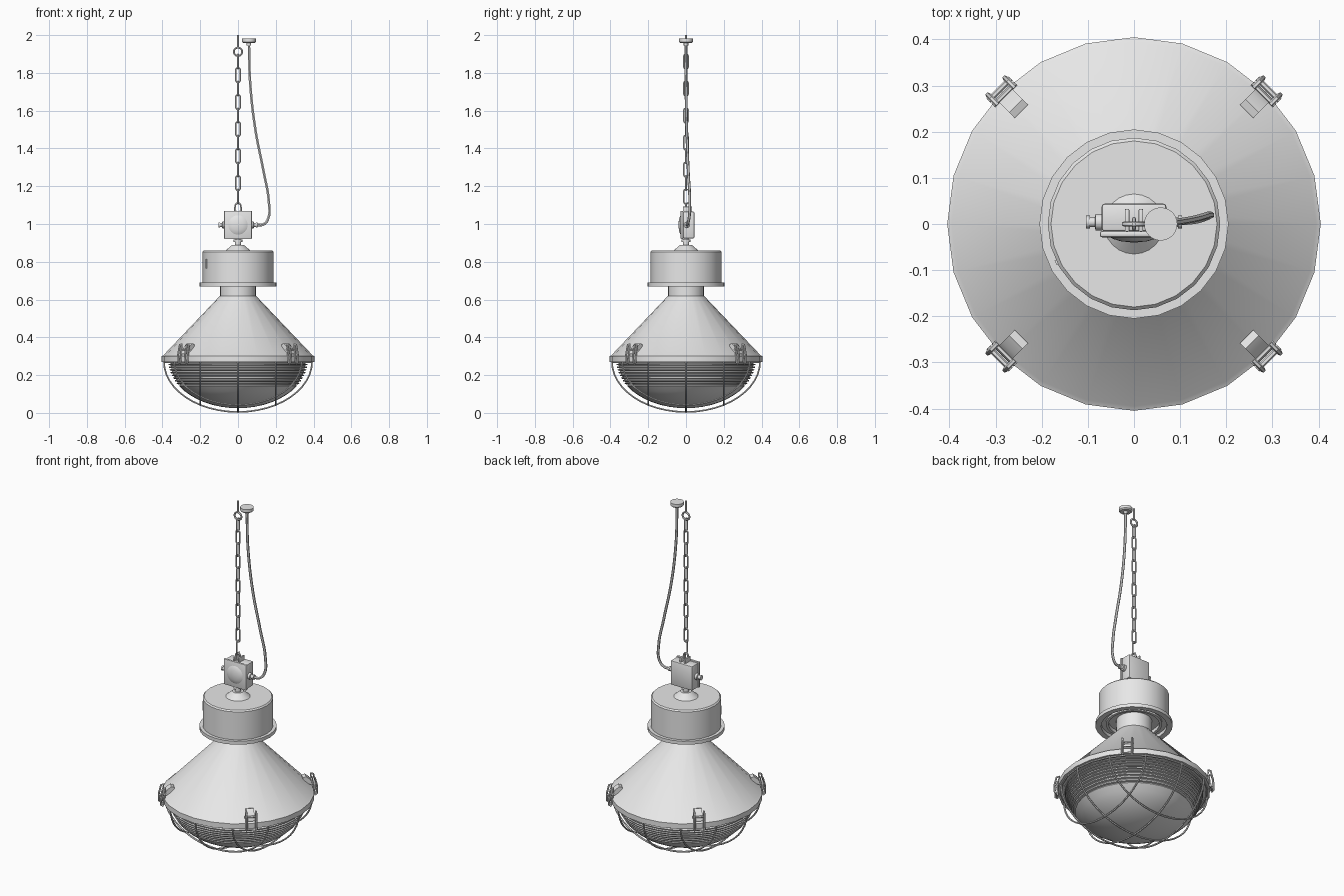
import bpy, bmesh, math
from mathutils import Vector

cube = bpy.data.objects.get("Cube")
if cube:
    bpy.data.objects.remove(cube)

grey = bpy.data.materials.new("light_grey")
grey.use_nodes = True
grey.diffuse_color = (0.8, 0.8, 0.8, 1)
grey.node_tree.nodes["Principled BSDF"].inputs["Base Color"].default_value = grey.diffuse_color


def finish(obj):
    """Give the object its material and smooth its shallow edges."""
    obj.data.materials.clear()
    obj.data.materials.append(grey)
    bpy.ops.object.select_all(action="DESELECT")
    obj.select_set(True)
    bpy.context.view_layer.objects.active = obj
    bpy.ops.object.shade_smooth_by_angle(angle=math.radians(35))
    return obj


def from_bmesh(name, bm):
    mesh = bpy.data.meshes.new(name)
    bmesh.ops.recalc_face_normals(bm, faces=bm.faces)
    bm.to_mesh(mesh)
    bm.free()
    obj = bpy.data.objects.new(name, mesh)
    bpy.context.collection.objects.link(obj)
    return finish(obj)


def lathe(name, profile, sides=24, loc=(0, 0, 0), rot=(0, 0, 0)):
    """Spin (radius, height) points around the local z axis."""
    bm = bmesh.new()
    verts = [bm.verts.new((r, 0, z)) for r, z in profile]
    edges = [bm.edges.new(pair) for pair in zip(verts, verts[1:])]
    bmesh.ops.spin(bm, geom=verts + edges, axis=(0, 0, 1), cent=(0, 0, 0),
                   angle=math.tau, steps=sides, use_duplicate=False)
    bmesh.ops.remove_doubles(bm, verts=bm.verts, dist=0.0002)
    obj = from_bmesh(name, bm)
    obj.location, obj.rotation_euler = loc, rot
    return obj


def box(name, size, loc, bevel=0.0, rot=(0, 0, 0)):
    bm = bmesh.new()
    bmesh.ops.create_cube(bm, size=1)
    bmesh.ops.scale(bm, vec=size, verts=bm.verts)
    if bevel:
        bmesh.ops.bevel(bm, geom=bm.edges[:], offset=bevel, segments=2,
                        affect="EDGES", profile=0.5)
    obj = from_bmesh(name, bm)
    obj.location, obj.rotation_euler = loc, rot
    return obj


def wire(name, points, radius, cyclic=False, smooth=False):
    """Round tube along a path, turned into a mesh."""
    curve = bpy.data.curves.new(name, "CURVE")
    curve.dimensions = "3D"
    curve.bevel_depth, curve.bevel_resolution = radius, 1
    curve.use_fill_caps = True
    if smooth:
        spline = curve.splines.new("BEZIER")
        spline.bezier_points.add(len(points) - 1)
        for knot, p in zip(spline.bezier_points, points):
            knot.co = p
            knot.handle_left_type = knot.handle_right_type = "AUTO"
        spline.resolution_u = 6
    else:
        spline = curve.splines.new("POLY")
        spline.points.add(len(points) - 1)
        for knot, p in zip(spline.points, points):
            knot.co = (*p, 1)
    spline.use_cyclic_u = cyclic
    obj = bpy.data.objects.new(name, curve)
    bpy.context.collection.objects.link(obj)
    bpy.ops.object.select_all(action="DESELECT")
    obj.select_set(True)
    bpy.context.view_layer.objects.active = obj
    bpy.ops.object.convert(target="MESH")
    return finish(bpy.context.view_layer.objects.active)


def ring_points(half_width, straight, z, sideways, count=16):
    """Stretched ring standing upright in the xz or yz plane."""
    pts = []
    for i in range(count):
        a = math.tau * (i + 0.5) / count
        u = half_width * math.cos(a)
        h = half_width * math.sin(a) + math.copysign(straight, math.sin(a))
        pts.append((0, u, z + h) if sideways else (u, 0, z + h))
    return pts


# Conical shade with rim band and neck
lathe("shade", [(0.37, 0.27), (0.405, 0.27), (0.405, 0.3), (0.395, 0.305), (0.095, 0.62),
                (0.095, 0.7), (0.085, 0.7), (0.085, 0.62), (0.37, 0.305), (0.37, 0.27)])

# Ballast housing with flange and stepped hollow underside
lathe("housing", [(0.0, 0.86), (0.18, 0.86), (0.187, 0.853), (0.187, 0.69), (0.205, 0.69),
                  (0.205, 0.67), (0.175, 0.67), (0.175, 0.69), (0.15, 0.69), (0.15, 0.68),
                  (0.135, 0.68), (0.135, 0.7), (0.0, 0.7)])
box("housing_tab", (0.006, 0.012, 0.05), (-0.167, -0.083, 0.79), rot=(0, 0, math.radians(26)))
lathe("stem", [(0.0, 0.86), (0.065, 0.86), (0.03, 0.89), (0.017, 0.89), (0.017, 0.905),
               (0.023, 0.905), (0.023, 0.918), (0.014, 0.918), (0.014, 0.94), (0, 0.94)])

# Ribbed glass bowl: fine ridges near the rim, plain dome below
def bowl_radius(z):
    return 0.368 * math.sqrt(max(0, 1 - ((0.275 - z) / 0.25) ** 2))

bowl = [(0.37, 0.29), (0.37, 0.275)]
for i in range(9):
    z = 0.268 - 0.0145 * i
    bowl += [(bowl_radius(z), z), (bowl_radius(z) - 0.012, z - 0.002),
             (bowl_radius(z) - 0.012, z - 0.007), (bowl_radius(z - 0.009), z - 0.009)]
for i in range(1, 9):
    t = math.radians(33 + 57 * i / 8)
    bowl.append((0.368 * math.cos(t), 0.275 - 0.25 * math.sin(t)))
lathe("glass_bowl", bowl, 32)

# Wire guard: three bars each way, following an outer dome
for offset in (-0.2, 0, 0.2):
    span = math.sqrt(0.392 ** 2 - offset ** 2)
    for across in (False, True):
        pts = []
        for i in range(25):
            a = math.pi * (i / 24 - 0.5)
            s = span * math.sin(a)
            z = 0.272 - 0.267 * span / 0.392 * math.cos(a)
            pts.append((s, offset, z) if across else (offset, s, z))
        wire("guard_bar", pts, 0.005)
wire("guard_ring", [(0.388 * math.cos(math.tau * i / 24), 0.388 * math.sin(math.tau * i / 24), 0.269)
                    for i in range(24)], 0.005, cyclic=True)

# Four toggle latches on the diagonals: bent strap, wire bail and hook
strap_path = [(0.345, 0.362), (0.362, 0.368), (0.383, 0.352), (0.403, 0.322),
              (0.404, 0.312), (0.38, 0.322), (0.345, 0.352)]
for k in range(4):
    turn = math.radians(45 + 90 * k)
    bm = bmesh.new()
    face = bm.faces.new([bm.verts.new((r, -0.02, z)) for r, z in strap_path])
    grown = bmesh.ops.extrude_face_region(bm, geom=[face])
    bmesh.ops.translate(bm, vec=(0, 0.04, 0),
                        verts=[v for v in grown["geom"] if isinstance(v, bmesh.types.BMVert)])
    parts = [from_bmesh("latch_strap", bm)]
    for side in (-1, 1):
        y = side * 0.026
        parts.append(wire("latch_bail", [(0.395, y, 0.365), (0.41, y, 0.36), (0.422, y, 0.31),
                                         (0.42, y, 0.27), (0.41, y, 0.262), (0.403, y, 0.28),
                                         (0.4, y, 0.33)], 0.0055, cyclic=True))
    for r, z in ((0.397, 0.335), (0.412, 0.268)):
        parts.append(wire("latch_pin", [(r, -0.034, z), (r, 0.034, z)], 0.006))
    for part in parts:
        part.rotation_euler.z = turn

# Junction box with domed lid, top bracket and cable glands
box("junction_box", (0.14, 0.06, 0.142), (0, 0.014, 0.995), 0.006)
box("junction_lid", (0.148, 0.014, 0.15), (0, -0.022, 0.995), 0.005)
lathe("lid_dome", [(0.052, 0), (0.045, 0.004), (0.028, 0.009), (0, 0.012)], 24,
      (0, -0.0285, 0.995), (math.pi / 2, 0, 0))
gland = [(0, 0), (0.018, 0), (0.018, 0.014), (0.011, 0.016), (0.011, 0.026),
         (0.014, 0.026), (0.014, 0.035), (0, 0.035)]
for side in (-1, 1):
    lathe("cable_gland", gland, 12, (side * 0.069, 0.004, 0.995), (0, side * math.pi / 2, 0))
for side in (-1, 1):
    box("hanger_ear", (0.01, 0.05, 0.032), (side * 0.015, 0.008, 1.076), 0.003)
wire("hanger_loop", ring_points(0.014, 0.012, 1.085, False), 0.005, cyclic=True)

# Chain with alternating links, an open hook at the bottom and a ceiling eye
for k in range(10):
    wire("chain_link", ring_points(0.0115, 0.028, 1.86 - 0.0715 * k, k % 2 == 0), 0.0042, cyclic=True)
wire("chain_hook", ring_points(0.0115, 0.028, 1.145, True)[1:], 0.0042)
wire("ceiling_eye", ring_points(0.022, 0, 1.912, False, 20), 0.0055, cyclic=True)
lathe("eye_shank", [(0, 1.93), (0.005, 1.93), (0.005, 2.0), (0, 2.0)], 10)

# Ceiling cup and hanging cable
lathe("ceiling_cup", [(0, 0), (0.012, 0), (0.012, 0.012), (0.03, 0.012), (0.036, 0.018),
                      (0.036, 0.035), (0, 0.035)], 24, (0.058, 0, 1.946))
wire("power_cable", [Vector(p) for p in (
    (0.058, 0, 1.95), (0.064, 0, 1.75), (0.092, 0.004, 1.5), (0.135, 0.012, 1.28),
    (0.163, 0.02, 1.12), (0.16, 0.016, 1.03), (0.135, 0.008, 0.998), (0.095, 0.004, 0.995))],
    0.0075, smooth=True)
